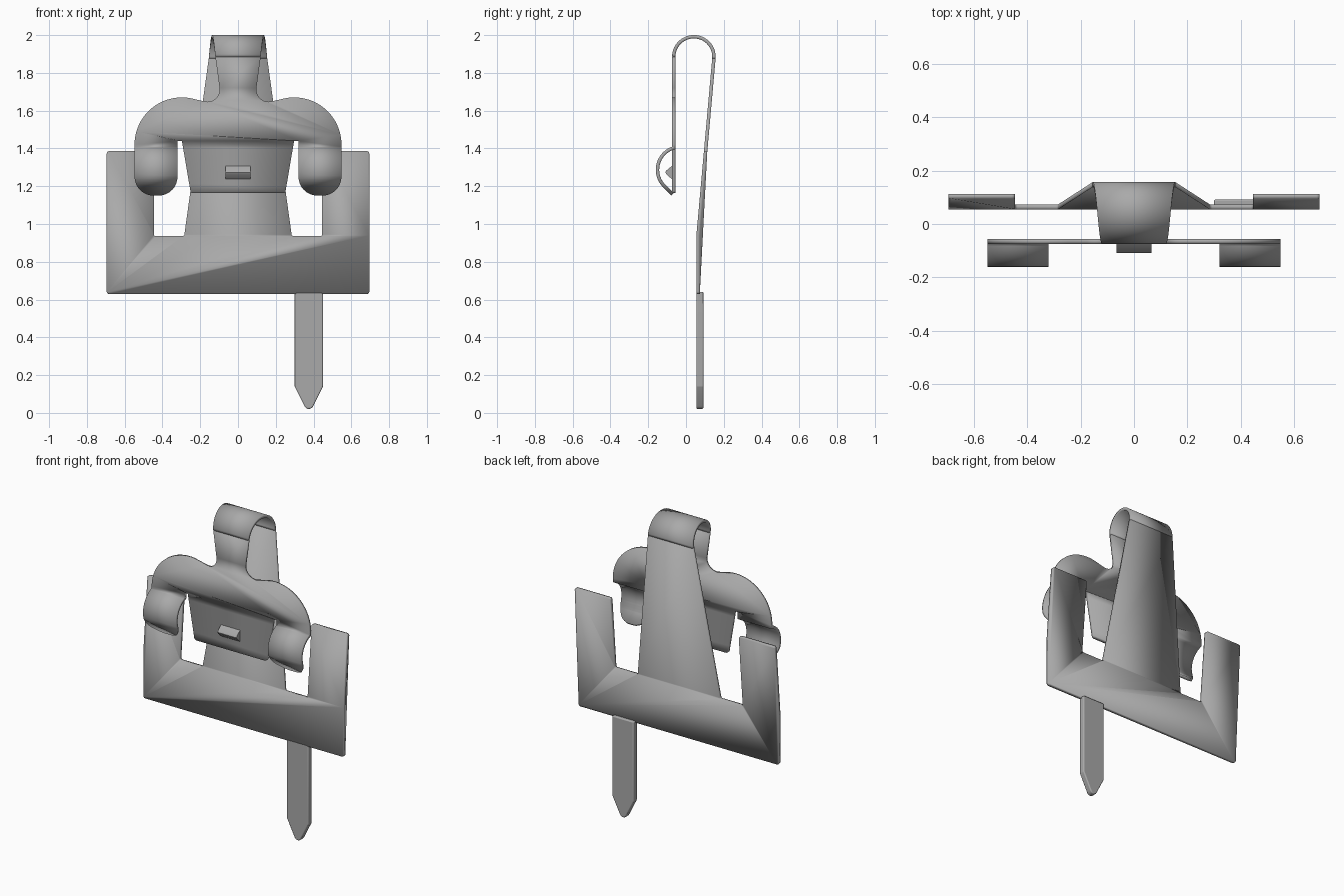
import bpy, bmesh, math
from mathutils import Vector

cube = bpy.data.objects.get("Cube")
if cube:
    bpy.data.objects.remove(cube)

THICK = 0.018
metal = bpy.data.materials.new("grey_metal")
metal.use_nodes = True
GREY = (0.4, 0.4, 0.4, 1)
metal.diffuse_color = GREY
metal.node_tree.nodes["Principled BSDF"].inputs["Base Color"].default_value = GREY


def finish(name, bm, thickness=THICK, bevel=0):
    """Turn a bmesh into a sheet-metal object."""
    bmesh.ops.recalc_face_normals(bm, faces=bm.faces)
    mesh = bpy.data.meshes.new(name)
    bm.to_mesh(mesh)
    bm.free()
    mesh.materials.append(metal)
    ob = bpy.data.objects.new(name, mesh)
    bpy.context.collection.objects.link(ob)
    if thickness:
        mod = ob.modifiers.new("sheet", "SOLIDIFY")
        mod.thickness, mod.offset = thickness, 0
        mod.use_even_offset = True
    if bevel:
        mod = ob.modifiers.new("edge", "BEVEL")
        mod.width, mod.segments = bevel, 3
    bpy.ops.object.select_all(action="DESELECT")
    ob.select_set(True)
    bpy.context.view_layer.objects.active = ob
    bpy.ops.object.shade_smooth_by_angle(angle=math.radians(30))
    return ob


def rounded(points):
    """Fillet each (x, z, radius) corner of a closed outline."""
    out = []
    for i, (x, z, r) in enumerate(points):
        p = Vector((x, z))
        if r == 0:
            out.append(p)
            continue
        a = (Vector(points[i - 1][:2]) - p).normalized()
        b = (Vector(points[(i + 1) % len(points)][:2]) - p).normalized()
        half = a.angle(b) / 2
        centre = p + (a + b).normalized() * r / math.sin(half)
        start = p + a * r / math.tan(half) - centre
        sweep = start.angle_signed(p + b * r / math.tan(half) - centre)
        steps = max(3, round(abs(sweep) * (14 if r > 0.05 else 3)))
        for k in range(steps + 1):
            t = -sweep * k / steps
            out.append(centre + Vector((start.x * math.cos(t) - start.y * math.sin(t),
                                        start.x * math.sin(t) + start.y * math.cos(t))))
    return out


def sheet(name, half, depth, bends):
    """Mirror a half outline, crease it at the bend heights, then push to depth."""
    outline = rounded(half + [(-x, z, r) for x, z, r in reversed(half)])
    bm = bmesh.new()
    bm.faces.new([bm.verts.new((p.x, 0, p.y)) for p in outline])
    for z in bends:
        bmesh.ops.bisect_plane(bm, geom=bm.verts[:] + bm.edges[:] + bm.faces[:],
                               dist=1e-5, plane_co=(0, 0, z), plane_no=(0, 0, 1))
    for v in bm.verts:
        v.co.y = depth(v.co.x, v.co.z)
    return finish(name, bm)


# Back plate: upright base, leaning side prongs and tapered spring leg
BEND = 0.94
ARCH_Y, ARCH_Z, ARCH_R = 0.0415, 1.885, 0.1065
LEAN = math.radians(5)
LEG_TOP = ARCH_Z - ARCH_R * math.sin(LEAN)
LEG_Y = ARCH_Y + ARCH_R * math.cos(LEAN)


def back_depth(x, z):
    return 0.064 + max(0, z - BEND) / (LEG_TOP - BEND) * (LEG_Y - 0.064)


sheet("back_plate",
      [(0.695, 0.63, 0.012), (0.695, 1.385, 0.012), (0.445, 1.385, 0.012),
       (0.445, 0.935, 0.01), (0.285, 0.935, 0.01), (0.155, LEG_TOP, 0)],
      back_depth, [BEND])

# Spring arch joining the back leg to the front plate
bm = bmesh.new()
STEPS = 28
previous = None
for i in range(STEPS + 1):
    t = i / STEPS
    angle = -LEAN + (math.pi + LEAN) * t
    width = 0.155 - 0.035 * t
    y, z = ARCH_Y + ARCH_R * math.cos(angle), ARCH_Z + ARCH_R * math.sin(angle)
    row = [bm.verts.new((s * width, y, z)) for s in (-1, 1)]
    if previous:
        bm.faces.new((previous[0], previous[1], row[1], row[0]))
    previous = row
finish("spring_arch", bm)

# Front plate: neck, round shoulders, centre tongue and curled side arms
FRONT_Y = ARCH_Y - ARCH_R
CURL_Y, CURL_Z, CURL_R = -0.03, 1.287, 0.121
CURL_TOP = CURL_Z + math.sqrt(CURL_R ** 2 - (CURL_Y - FRONT_Y) ** 2)
CURL_LOW = CURL_Z - CURL_R * math.sin(math.pi / 4)


def front_depth(x, z):
    if abs(x) < 0.31 or z >= CURL_TOP:
        return FRONT_Y
    arc_z = max(z, CURL_LOW)
    return CURL_Y - math.sqrt(CURL_R ** 2 - (arc_z - CURL_Z) ** 2) + arc_z - z


top_angle = math.asin((CURL_TOP - CURL_Z) / CURL_R)
curl_bends = [CURL_Z + CURL_R * math.sin(-math.pi / 4 + (top_angle + math.pi / 4) * i / 16)
              for i in range(17)]
sheet("front_plate",
      [(0.25, 1.163, 0.015), (0.297, 1.44, 0), (0.32, 1.44, 0),
       (0.32, 1.157, 0.1), (0.548, 1.157, 0.1), (0.548, 1.67, 0.25),
       (0.27, 1.67, 0.18), (0.085, 1.628, 0.065), (0.12, ARCH_Z, 0)],
      front_depth, curl_bends)


def prism(name, outline, axis, low, high, bevel=0):
    """Solid made by extruding an outline along x or y."""
    bm = bmesh.new()
    place = (lambda a, b: (low, a, b)) if axis == "x" else (lambda a, b: (a, low, b))
    face = bm.faces.new([bm.verts.new(place(*p)) for p in outline])
    moved = bmesh.ops.extrude_face_region(bm, geom=[face])["geom"]
    step = Vector((high - low, 0, 0) if axis == "x" else (0, high - low, 0))
    bmesh.ops.translate(bm, vec=step,
                        verts=[g for g in moved if isinstance(g, bmesh.types.BMVert)])
    return finish(name, bm, 0, bevel)


# Small wedge catch on the tongue
prism("catch_nub", [(-0.066, 1.315), (-0.105, 1.282), (-0.109, 1.273),
                    (-0.105, 1.264), (-0.066, 1.23)], "x", -0.066, 0.066)

# Folded pin with pointed tip
tip = rounded([(0.3, 0.64, 0), (0.3, 0.14, 0.02), (0.375, -0.01, 0.025),
               (0.45, 0.14, 0.02), (0.45, 0.64, 0)])
prism("pin", tip, "y", 0.055, 0.092, 0.006)
